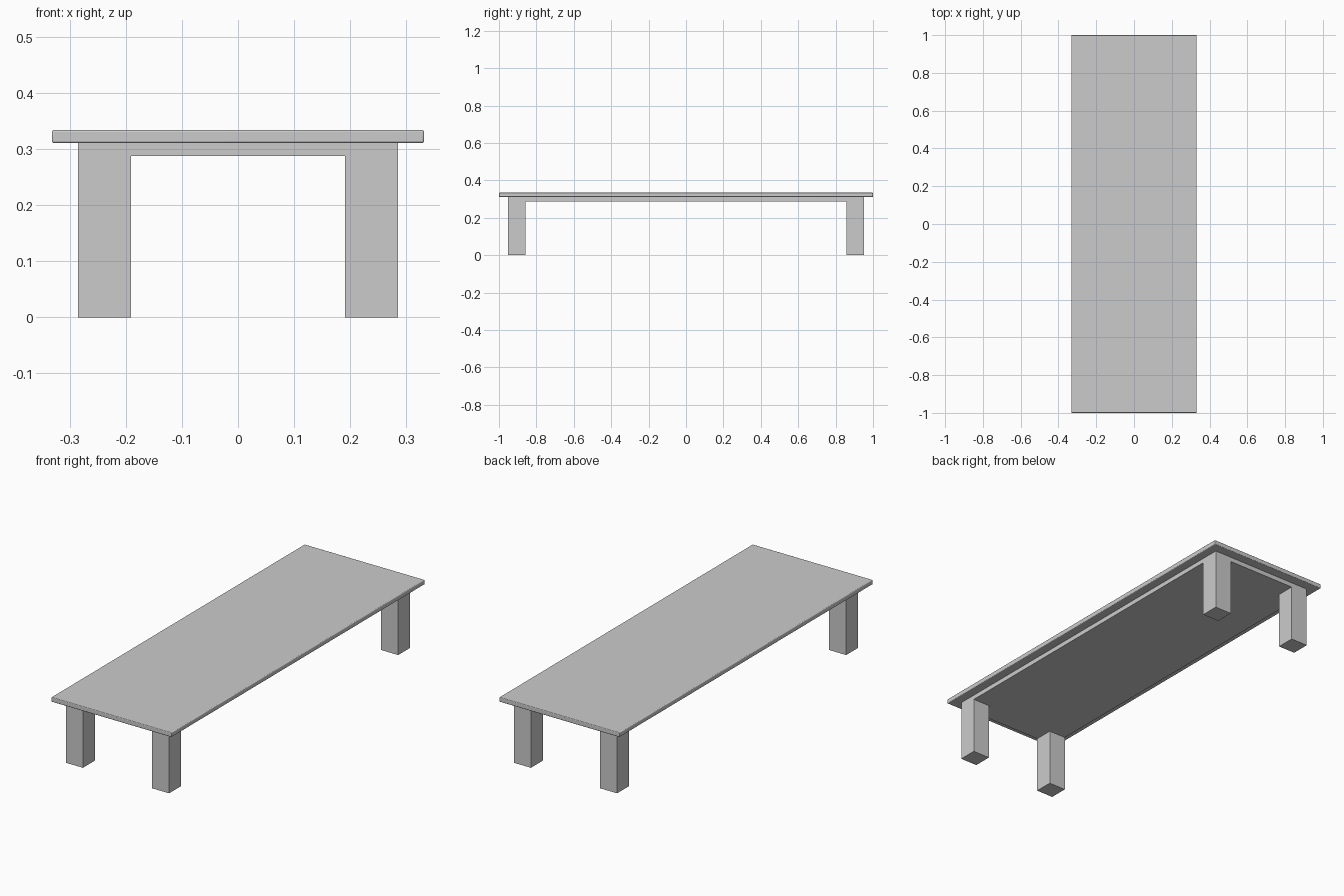
import bpy

if "Cube" in bpy.data.objects:
    bpy.data.objects.remove(bpy.data.objects["Cube"])


def box(name, x, y, z):
    """Box spanning the given (min, max) ranges, with its scale applied."""
    bpy.ops.mesh.primitive_cube_add(size=1)
    ob = bpy.context.object
    ob.name = name
    for v in ob.data.vertices:
        v.co = [r[0] if c < 0 else r[1] for c, r in zip(v.co, (x, y, z))]
    return ob


# table top with softly rounded edges
top = box("table_top", (-0.332, 0.332), (-1, 1), (0.311, 0.334))
bevel = top.modifiers.new("rounded_edges", "BEVEL")
bevel.width = 0.0035
bevel.segments = 3
bpy.ops.object.shade_smooth_by_angle()

# under panel, flush with the outer faces of the legs
box("under_panel", (-0.285, 0.285), (-0.951, 0.951), (0.288, 0.311))

# four square legs
for sx, side in ((-1, "left"), (1, "right")):
    for sy, end in ((-1, "front"), (1, "back")):
        xs = sorted((sx * 0.191, sx * 0.285))
        ys = sorted((sy * 0.857, sy * 0.951))
        box(f"{end}_{side}_leg", xs, ys, (0, 0.288))
